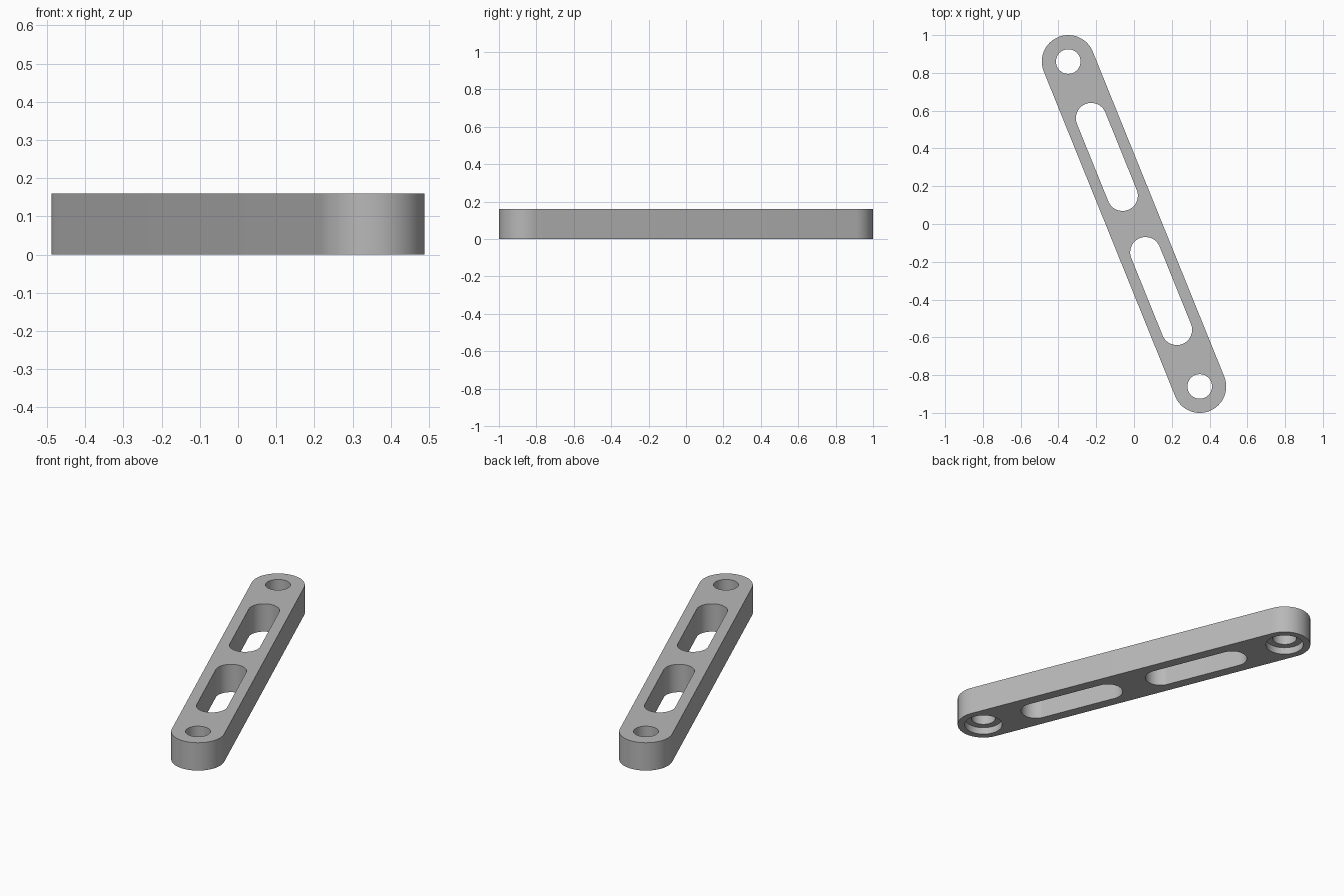
import bpy, bmesh
from math import pi, cos, sin, atan2, radians
from mathutils import Vector

cube = bpy.data.objects.get("Cube")
if cube:
    bpy.data.objects.remove(cube, do_unlink=True)

THICK = 0.16
END = Vector((-0.348, 0.86))      # centre of one rounded end
AXIS = END.normalized()
LENGTH = END.length
SEGS = 32                         # segments per half circle

grey = bpy.data.materials.new("grey_metal")
grey.use_nodes = True
colour = (0.48, 0.48, 0.48, 1)
grey.diffuse_color = colour
grey.node_tree.nodes["Principled BSDF"].inputs["Base Color"].default_value = colour


def capsule(name, start, stop, radius, bottom, top):
    """Upright prism with round ends, lying along the bar axis."""
    turn = atan2(AXIS.y, AXIS.x)
    bm = bmesh.new()
    ring = []
    for dist, first in ((stop, -pi / 2), (start, pi / 2)):
        centre = AXIS * dist
        # a plain cylinder must not repeat the points shared by both halves
        count = SEGS if start == stop else SEGS + 1
        for i in range(count):
            a = turn + first + pi * i / SEGS
            ring.append(bm.verts.new((centre.x + radius * cos(a),
                                      centre.y + radius * sin(a), bottom)))
    base = bm.faces.new(ring)
    grown = bmesh.ops.extrude_face_region(bm, geom=[base])["geom"]
    for v in grown:
        if isinstance(v, bmesh.types.BMVert):
            v.co.z = top
    bmesh.ops.recalc_face_normals(bm, faces=bm.faces)
    mesh = bpy.data.meshes.new(name)
    bm.to_mesh(mesh)
    bm.free()
    mesh.materials.append(grey)
    obj = bpy.data.objects.new(name, mesh)
    bpy.context.collection.objects.link(obj)
    return obj


# Bar body
bar = capsule("link_bar", -LENGTH, LENGTH, 0.14, 0, THICK)

# Cutters: bolt hole, counterbore underneath and long slot, on each half
cutters = []
for side in (-1, 1):
    end = side * LENGTH
    slot = sorted((side * 0.162, side * 0.604))
    cutters += [
        capsule("bolt_hole_cutter", end, end, 0.065, -0.1, THICK + 0.1),
        capsule("counterbore_cutter", end, end, 0.102, -0.1, 0.04),
        capsule("slot_cutter", slot[0], slot[1], 0.081, -0.1, THICK + 0.1),
    ]
for cutter in cutters:
    cutter.hide_render = True
    mod = bar.modifiers.new(cutter.name, "BOOLEAN")
    mod.operation = "DIFFERENCE"
    mod.solver = "EXACT"
    mod.object = cutter

# Bake the cuts and discard the cutters
graph = bpy.context.evaluated_depsgraph_get()
graph.update()
cut_mesh = bpy.data.meshes.new_from_object(bar.evaluated_get(graph))
bar.modifiers.clear()
bar.data = cut_mesh
bar.data.name = "link_bar"
for cutter in cutters:
    bpy.data.objects.remove(cutter, do_unlink=True)

# Smooth round walls, crisp rims
bpy.ops.object.select_all(action="DESELECT")
bar.select_set(True)
bpy.context.view_layer.objects.active = bar
bpy.ops.object.shade_smooth_by_angle(angle=radians(30))
